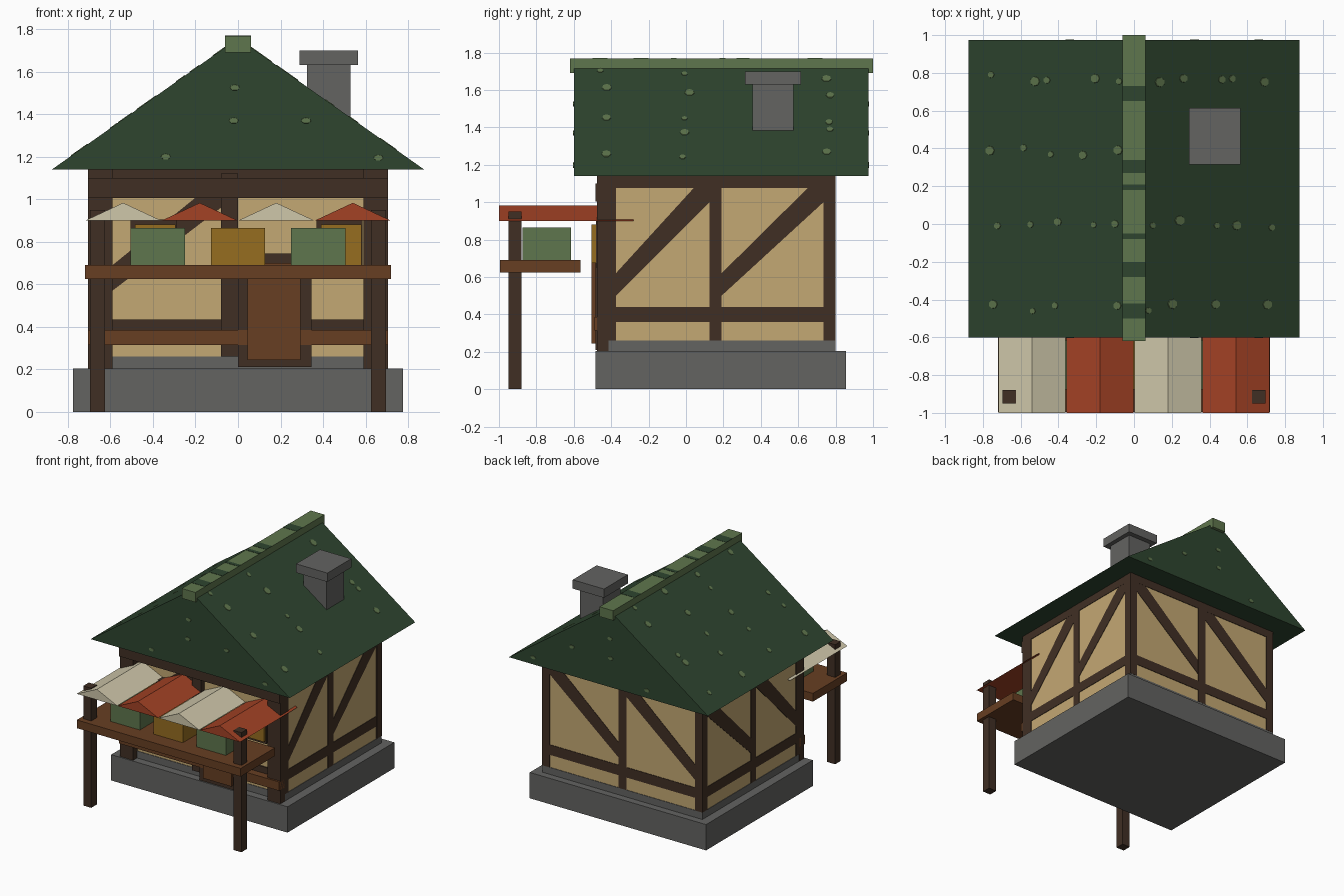
import bpy, bmesh, math, random
from mathutils import Vector, Matrix

if "Cube" in bpy.data.objects:
    bpy.data.objects.remove(bpy.data.objects["Cube"])

random.seed(4)


def material(name, r, g, b):
    """Flat colour given as sRGB 0-255, stored as linear."""
    m = bpy.data.materials.new(name)
    m.diffuse_color = [((c / 255 + 0.055) / 1.055) ** 2.4 for c in (r, g, b)] + [1]
    m.use_nodes = True
    m.node_tree.nodes["Principled BSDF"].inputs["Base Color"].default_value = m.diffuse_color
    return m


ROOF = material("roof green", 46, 69, 47)
MOSS = material("moss green", 95, 118, 77)
STONE = material("stone grey", 99, 99, 97)
TIMBER = material("dark timber", 64, 47, 36)
PLASTER = material("cream plaster", 196, 168, 115)
WOOD = material("brown wood", 103, 62, 34)
RED = material("awning red", 163, 66, 37)
IVORY = material("awning ivory", 207, 199, 170)
GOLD = material("gold", 150, 109, 32)


def finish(name, bm, mat):
    bmesh.ops.recalc_face_normals(bm, faces=bm.faces)
    me = bpy.data.meshes.new(name)
    bm.to_mesh(me)
    bm.free()
    me.materials.append(mat)
    ob = bpy.data.objects.new(name, me)
    bpy.context.collection.objects.link(ob)
    return ob


def box(name, x0, x1, y0, y1, z0, z1, mat):
    bm = bmesh.new()
    size = Matrix.Diagonal((x1 - x0, y1 - y0, z1 - z0, 1))
    place = Matrix.Translation(((x0 + x1) / 2, (y0 + y1) / 2, (z0 + z1) / 2))
    bmesh.ops.create_cube(bm, size=1, matrix=place @ size)
    return finish(name, bm, mat)


def prism(name, outline, axis, d0, d1, mat):
    """Extrude an (across, z) outline along axis 'x' or 'y'."""
    bm = bmesh.new()
    pt = (lambda u, z, d: (d, u, z)) if axis == 'x' else (lambda u, z, d: (u, d, z))
    face = bm.faces.new([bm.verts.new(pt(u, z, d0)) for u, z in outline])
    ext = bmesh.ops.extrude_face_region(bm, geom=[face])
    verts = [g for g in ext["geom"] if isinstance(g, bmesh.types.BMVert)]
    bmesh.ops.translate(bm, verts=verts, vec=pt(0, 0, d1 - d0))
    return finish(name, bm, mat)


def rect(u0, u1, z0, z1):
    return [(u0, z0), (u1, z0), (u1, z1), (u0, z1)]


def brace(a, b, lo, hi):
    return [(a, lo), (b, hi - 0.08), (b, hi), (b - 0.08, hi), (a, lo + 0.12)]


# Stone base and plaster walls
box("foundation", -0.775, 0.775, -0.485, 0.855, 0, 0.205, STONE)
box("walls", -0.70, 0.70, -0.42, 0.795, 0.2, 1.15, PLASTER)
box("stone_footing", -0.704, 0.704, -0.424, 0.799, 0.2, 0.26, STONE)


def half_timber(name, axis, posts, d0, d1):
    """Posts, rails and two braces laid as thin plates on one wall."""
    for i, (a, b) in enumerate(posts):
        prism(f"{name}_post_{i}", rect(a, b, 0.26, 1.14), axis, d0, d1, TIMBER)
    lo, hi = posts[0][0], posts[-1][1]
    inner = d1 - math.copysign(0.001, d1)
    prism(name + "_rail", rect(lo, hi, 0.36, 0.44), axis, d0, inner, TIMBER)
    prism(name + "_top_rail", rect(lo, hi, 1.075, 1.14), axis, d0, inner, TIMBER)
    inner = d1 - math.copysign(0.002, d1)
    for i in range(2):
        a, b = posts[i][1], posts[i + 1][0]
        prism(f"{name}_brace_{i}", brace(a, b, 0.5, 1.08), axis, d0, inner, TIMBER)


side_posts = [(-0.42, -0.375), (0.125, 0.19), (0.735, 0.80)]
half_timber("right_wall", 'x', side_posts, 0.698, 0.705)
half_timber("left_wall", 'x', side_posts, -0.698, -0.705)
half_timber("back_wall", 'y', [(-0.705, -0.64), (-0.035, 0.035), (0.64, 0.705)], 0.793, 0.80)

# Front timber frame
for s, side in ((-1, "left"), (1, "right")):
    a, b = sorted((s * 0.59, s * 0.705))
    box(side + "_front_corner_post", a, b, -0.475, -0.415, 0.205, 1.14, TIMBER)
box("front_middle_post", -0.08, 0.0, -0.465, -0.415, 0.26, 1.12, TIMBER)
box("front_top_beam", -0.705, 0.705, -0.485, -0.415, 1.005, 1.10, TIMBER)
box("front_top_plate", -0.70, 0.70, -0.45, -0.415, 1.10, 1.14, TIMBER)
box("front_rail", -0.69, 0.69, -0.43, -0.415, 0.36, 0.435, TIMBER)
prism("front_brace", brace(-0.59, -0.08, 0.57, 1.04), 'y', -0.427, -0.418, TIMBER)
box("front_wood_beam", -0.705, 0.705, -0.49, -0.415, 0.315, 0.385, WOOD)

# Door and windows
box("door_frame", 0.0, 0.345, -0.484, -0.415, 0.21, 0.745, TIMBER)
box("door", 0.045, 0.295, -0.505, -0.415, 0.245, 0.70, WOOD)
for x, side in ((-0.39, "left"), (0.485, "right")):
    box(side + "_window_frame", x - 0.115, x + 0.1, -0.48, -0.415, 0.65, 0.905, TIMBER)
    box(side + "_window", x - 0.095, x + 0.095, -0.505, -0.415, 0.675, 0.88, GOLD)

# Roof, ridge cap and chimney
EAVE, APEX, HALF = 1.14, 1.757, 0.875
prism("roof", [(-HALF, EAVE), (HALF, EAVE), (0, APEX)], 'y', -0.60, 0.975, ROOF)
box("ridge_cap", -0.06, 0.06, -0.62, 1.0, 1.69, 1.768, MOSS)
for i, (a, b) in enumerate([(0.65, 0.73), (0.27, 0.34), (0.18, 0.21), (-0.08, -0.05), (-0.28, -0.2), (-0.5, -0.42)]):
    prism(f"ridge_dark_band_{i}", rect(-0.06, 0.06, 1.766, 1.77), 'y', a, b, ROOF)
box("chimney_shaft", 0.325, 0.53, 0.355, 0.575, 1.3, 1.64, STONE)
box("chimney_cap", 0.29, 0.565, 0.315, 0.615, 1.63, 1.70, STONE)

# Moss patches: small thin discs on both slopes and both gables
bm = bmesh.new()


def patch(point, normal, r, stretch):
    turn = Vector(normal).to_track_quat('Z', 'Y').to_matrix().to_4x4()
    mat = Matrix.Translation(point) @ turn @ Matrix.Diagonal((1, stretch, 1, 1))
    bmesh.ops.create_cone(bm, cap_ends=True, segments=7, radius1=r, radius2=r * 0.9, depth=0.006, matrix=mat)


slope = (APEX - EAVE) / HALF
for s in (-1, 1):
    for row in (0.77, 0.38, 0.0, -0.45):
        for x in (0.10, 0.24, 0.44, 0.55, 0.73):
            x += random.uniform(-0.04, 0.04)
            y = row + random.uniform(-0.02, 0.03)
            if s > 0 and 0.25 < x < 0.6 and 0.3 < y < 0.64 or random.random() < 0.15:
                continue
            patch((s * x, y, APEX - slope * x), (s * slope, 0, 1), random.uniform(0.016, 0.028), 1.2)
for x, z in ((-0.015, 1.525), (-0.02, 1.37), (0.32, 1.37), (0.66, 1.195), (-0.34, 1.2)):
    patch((x, -0.60, z), (0, -1, 0), 0.025, 0.6)
    patch((x, 0.975, z), (0, 1, 0), 0.025, 0.6)
finish("moss_patches", bm, MOSS)

# Market stall: counter, posts, crates and awning
box("counter", -0.72, 0.72, -0.995, -0.565, 0.625, 0.69, WOOD)
for s, side in ((-1, "left"), (1, "right")):
    a, b = sorted((s * 0.625, s * 0.695))
    box(side + "_stall_post", a, b, -0.95, -0.88, 0, 0.95, TIMBER)
for x, mat, name in ((-0.378, MOSS, "left"), (0, GOLD, "middle"), (0.378, MOSS, "right")):
    box(name + "_crate", x - 0.128, x + 0.128, -0.875, -0.615, 0.69, 0.865, mat)
for i, mat in enumerate((IVORY, RED, IVORY, RED)):
    x = -0.54 + 0.36 * i
    prism(f"awning_{i}", [(x - 0.178, 0.90), (x + 0.178, 0.90), (x, 0.983)], 'y', -1.0, -0.28, mat)
